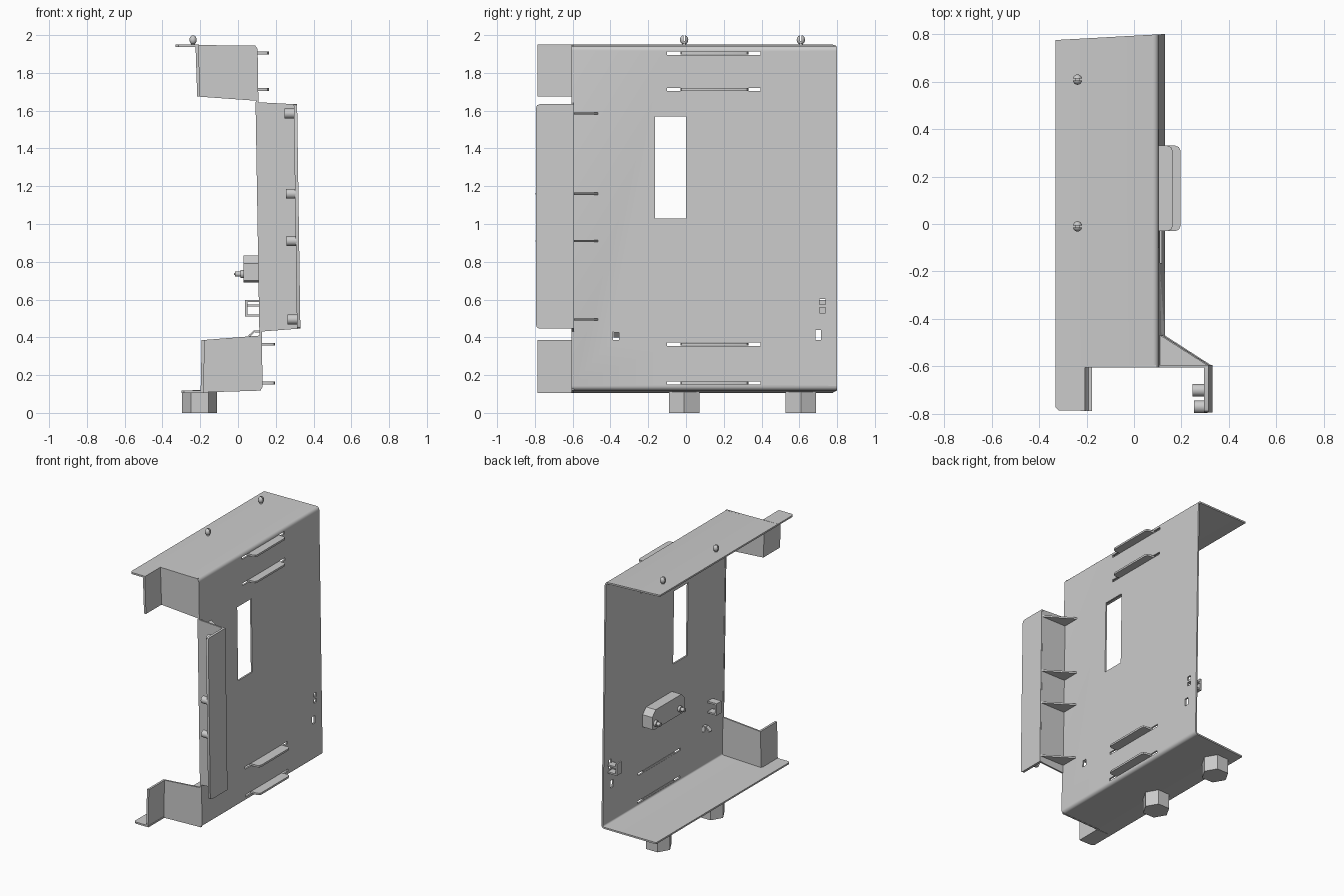
import bpy, bmesh, math
from mathutils import Vector

if "Cube" in bpy.data.objects:
    bpy.data.objects.remove(bpy.data.objects["Cube"])

T = 0.012                                    # sheet thickness


def wall_x(z):                               # outer face of the leaning panel
    return 0.13 - 0.0165 * (z - 0.12)


def finish(name, bm, smooth=True):
    bmesh.ops.recalc_face_normals(bm, faces=bm.faces)
    me = bpy.data.meshes.new(name)
    bm.to_mesh(me)
    bm.free()
    ob = bpy.data.objects.new(name, me)
    bpy.context.collection.objects.link(ob)
    bpy.context.view_layer.objects.active = ob
    bpy.ops.object.select_all(action='DESELECT')
    ob.select_set(True)
    if smooth:
        bpy.ops.object.shade_smooth_by_angle(angle=math.radians(35))
    return ob


def add_sheet(bm, pts, vec):                 # polygon extruded along a vector
    a = [bm.verts.new(p) for p in pts]
    b = [bm.verts.new(Vector(p) + Vector(vec)) for p in pts]
    n = len(a)
    bm.faces.new(a)
    bm.faces.new(b[::-1])
    for i in range(n):
        bm.faces.new((a[i], b[i], b[(i + 1) % n], a[(i + 1) % n]))


def sheet(name, pts, vec):
    bm = bmesh.new()
    add_sheet(bm, pts, vec)
    return finish(name, bm)


def add_box(bm, x, y, z):
    add_sheet(bm, [(x[0], y[0], z[0]), (x[1], y[0], z[0]), (x[1], y[1], z[0]), (x[0], y[1], z[0])],
              (0, 0, z[1] - z[0]))


def box(name, x, y, z):
    bm = bmesh.new()
    add_box(bm, x, y, z)
    return finish(name, bm)


def rod(name, p, r, depth, axis, n=16, spin=0.0, r2=None):
    bm = bmesh.new()
    bmesh.ops.create_cone(bm, cap_ends=True, segments=n, radius1=r, radius2=r if r2 is None else r2, depth=depth)
    for v in bm.verts:
        c, s = math.cos(spin), math.sin(spin)
        v.co = Vector((v.co.x * c - v.co.y * s, v.co.x * s + v.co.y * c, v.co.z))
        if axis == 'X':
            v.co = Vector((v.co.z, v.co.y, -v.co.x))
        v.co += Vector(p)
    return finish(name, bm)


# Main C-shaped shell with rounded bends
def bend(cx, cz, r, a0, a1):
    return [(cx + r * math.cos(math.radians(a0 + (a1 - a0) * i / 5)),
             cz + r * math.sin(math.radians(a0 + (a1 - a0) * i / 5))) for i in range(6)]


R = 0.024
tx, tz, bx, bz = 0.104 - R, 1.943 - R, 0.13 - R, 0.119 + R
outer = [(-0.33, 1.950)] + bend(tx, tz, R, 90, 0) + bend(bx, bz, R, 0, -90) + [(-0.30, 0.106)]
inner = [(-0.30, 0.106 + T)] + bend(bx, bz, R - T, -90, 0) + bend(tx, tz, R - T, 0, 90) + [(-0.33, 1.950 - T)]
shell = sheet("chassis_shell", [(x, -0.605, z) for x, z in outer + inner], (0, 1.405, 0))
for v in shell.data.vertices:                # back edge tapers towards the lips
    if v.co.y > 0:
        v.co.y -= 0.055 * (0.13 - v.co.x)

# Window, hook slots and small clip holes
HOOKS = [1.905, 1.712, 0.363, 0.158]
cuts = [(-0.165, 0.0, 1.03, 1.57), (0.685, 0.715, 0.385, 0.44), (-0.387, -0.355, 0.385, 0.432),
        (0.708, 0.738, 0.573, 0.602), (0.708, 0.738, 0.53, 0.558)]
cuts += [(-0.10, 0.395, z - 0.009, z + 0.009) for z in HOOKS]
bm = bmesh.new()
for y0, y1, z0, z1 in cuts:
    add_box(bm, (0.0, 0.25), (y0, y1), (z0, z1))
cutter = finish("hole_cutter", bm, False)
cutter.hide_render = True
mod = shell.modifiers.new("holes", 'BOOLEAN')
mod.operation, mod.solver, mod.object = 'DIFFERENCE', 'EXACT', cutter
bpy.context.view_layer.objects.active = shell
bpy.ops.object.modifier_apply(modifier="holes")
bpy.data.objects.remove(cutter)

# Bent-out hook tabs
for i, z in enumerate(HOOKS):
    x0, x1 = wall_x(z) - T, (0.163 if i < 2 else 0.196)
    c = 0.022
    sheet("hook_tab", [(x0, -0.03, z - 0.007), (x1 - c, -0.03, z - 0.007), (x1 - c * .3, -0.03 + c * .3, z - 0.007),
                       (x1, -0.03 + c, z - 0.007), (x1, 0.33 - c, z - 0.007),
                       (x1 - c * .3, 0.33 - c * .3, z - 0.007), (x1 - c, 0.33, z - 0.007), (x0, 0.33, z - 0.007)],
          (0, 0, 0.014))

# Front corner tabs: inward return wall, forward flange and lip extension
for name, fx0, fx1, zo, zi, z_in, z_out, lip, lz in (
        ("upper", -0.225, -0.216, 1.946, 1.944, 1.675, 1.652, -0.33, 1.950 - T),
        ("lower", -0.198, -0.192, 0.108, 0.118, 0.385, 0.41, -0.30, 0.106)):
    sheet(name + "_return_wall", [(fx0, -0.605, zo), (wall_x(zi) - 0.008, -0.605, zi),
                                  (wall_x(z_out), -0.605, z_out), (fx1, -0.605, z_in)], (0, T, 0))
    sheet(name + "_flange", [(fx0, -0.605 + T, zo), (fx0, -0.787, zo), (fx1, -0.787, z_in),
                             (fx1, -0.605 + T, z_in)], (0.016, 0, 0))
    sheet(name + "_lip", [(lip, -0.60, lz), (lip, -0.772, lz), (lip + 0.014, -0.786, lz),
                          (fx0 + 0.018, -0.786, lz), (fx0 + 0.018, -0.60, lz)], (0, 0, T))

# Outward front wall and its rounded forward flange
sheet("side_return_wall", [(wall_x(1.645) - T, -0.605, 1.645), (0.305, -0.605, 1.634),
                           (0.322, -0.605, 0.446), (wall_x(0.43) - T, -0.605, 0.43)], (0, T, 0))
bm = bmesh.new()
yz = [(-0.594, 1.634), (-0.775, 1.634), (-0.788, 1.629), (-0.794, 1.615),
      (-0.794, 0.465), (-0.788, 0.451), (-0.775, 0.446), (-0.594, 0.446)]
add_sheet(bm, [(0.313 - 0.0145 * (z - 1.634), y, z) for y, z in yz], (-0.018, 0, 0))
finish("side_flange", bm)

# Gusset ribs and flange studs
for z, y in ((1.585, -0.70), (1.16, -0.77), (0.91, -0.77), (0.495, -0.70)):
    w = wall_x(z)
    sheet("gusset", [(w - 0.005, -0.462, z - 0.006), (0.312 - 0.0145 * (z - 1.634), -0.597, z - 0.006),
                     (w - 0.005, -0.597, z - 0.006)], (0, 0, 0.012))
    fx = 0.30 - 0.0145 * (z - 1.634)
    rod("flange_stud", (fx - 0.028, y, z), 0.026, 0.052, 'X')

# Hexagonal feet and split locating pins
for y in (-0.01, 0.608):
    rod("foot", (-0.203, y, 0.055), 0.093, 0.11, 'Z', 6, math.pi / 2)
    for s in (-1, 1):
        bm = bmesh.new()
        bmesh.ops.create_uvsphere(bm, u_segments=16, v_segments=10, radius=1)
        bmesh.ops.bisect_plane(bm, geom=bm.verts[:] + bm.edges[:] + bm.faces[:], plane_co=(0, 0.2 * s, 0),
                               plane_no=(0, -s, 0), clear_outer=True)
        bmesh.ops.holes_fill(bm, edges=[e for e in bm.edges if e.is_boundary])
        for v in bm.verts:
            v.co = Vector((-0.238 + v.co.x * 0.02, y + v.co.y * 0.022, 1.975 + v.co.z * 0.025))
        finish("pin_half", bm)
    rod("pin_stem", (-0.238, y, 1.955), 0.011, 0.03, 'Z', 12)

# Inner bracket with two pegs
prof = [(-0.03, 0.70), (0.0, 0.69), (0.32, 0.69), (0.35, 0.70), (0.35, 0.79), (0.31, 0.832), (0.01, 0.832), (-0.03, 0.79)]
sheet("inner_bracket", [(0.03, y, z) for y, z in prof], (0.085, 0, 0))
for y in (0.035, 0.315):
    rod("bracket_peg", (0.015, y, 0.735), 0.014, 0.06, 'X', 12)
    rod("peg_tip", (-0.005, y, 0.735), 0.006, 0.03, 'X', 12)
    rod("peg_collar", (0.022, y, 0.735), 0.022, 0.02, 'X', 12)

# Small inner cable clips
for y in (-0.44, 0.723):
    box("clip_back", (0.038, 0.05), (y - 0.028, y + 0.028), (0.51, 0.598))
    for z in (0.51, 0.562 if y > 0 else 0.586):
        box("clip_arm", (0.04, 0.113), (y - 0.028, y + 0.028), (z, z + 0.012))
sheet("bent_tongue", [(0.118, -0.385, 0.435), (0.085, -0.385, 0.437), (0.055, -0.385, 0.41),
                      (0.062, -0.385, 0.40), (0.088, -0.385, 0.427), (0.118, -0.385, 0.425)], (0, 0.03, 0))
